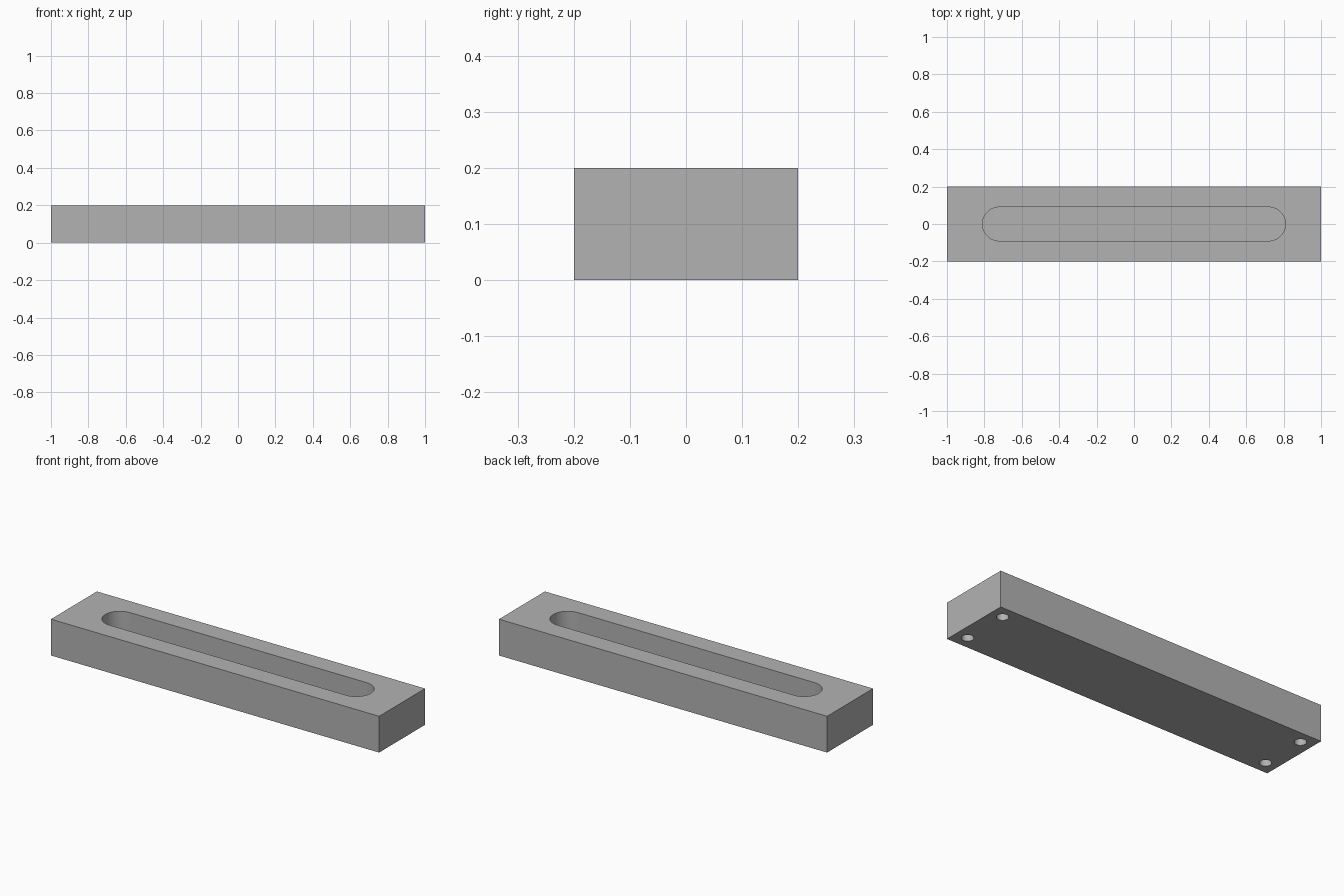
import bpy
import bmesh
from math import cos, sin, pi, radians

default = bpy.data.objects.get("Cube")
if default:
    bpy.data.objects.remove(default, do_unlink=True)

LENGTH, WIDTH, HEIGHT = 2.0, 0.4, 0.2
SLOT_HALF, SLOT_RADIUS, SLOT_DEPTH = 0.81, 0.09, 0.14
HOLE_X, HOLE_Y, HOLE_RADIUS, HOLE_DEPTH = 0.93, 0.13, 0.03, 0.06

grey = bpy.data.materials.new("plain grey")
grey.use_nodes = True
colour = (0.45, 0.45, 0.45, 1)
grey.diffuse_color = colour
grey.node_tree.nodes["Principled BSDF"].inputs["Base Color"].default_value = colour


def prism(name, outline, z0, z1):
    """Extrude a closed outline from z0 to z1."""
    bm = bmesh.new()
    base = bm.faces.new([bm.verts.new((x, y, z0)) for x, y in outline])
    top = bmesh.ops.extrude_face_region(bm, geom=[base])["geom"]
    verts = [g for g in top if isinstance(g, bmesh.types.BMVert)]
    bmesh.ops.translate(bm, verts=verts, vec=(0, 0, z1 - z0))
    bmesh.ops.recalc_face_normals(bm, faces=bm.faces)
    mesh = bpy.data.meshes.new(name)
    bm.to_mesh(mesh)
    bm.free()
    mesh.materials.append(grey)
    obj = bpy.data.objects.new(name, mesh)
    bpy.context.collection.objects.link(obj)
    return obj


def arc(cx, cy, radius, start, sweep, steps):
    angles = [start + sweep * i / steps for i in range(steps + 1)]
    return [(cx + radius * cos(a), cy + radius * sin(a)) for a in angles]


# Rectangular bar
hx, hy = LENGTH / 2, WIDTH / 2
bar = prism("bar", [(-hx, -hy), (hx, -hy), (hx, hy), (-hx, hy)], 0, HEIGHT)

# Round-ended slot in the top
centre = SLOT_HALF - SLOT_RADIUS
outline = (arc(centre, 0, SLOT_RADIUS, -pi / 2, pi, 32)
           + arc(-centre, 0, SLOT_RADIUS, pi / 2, pi, 32))
cutters = [prism("slot_cutter", outline, HEIGHT - SLOT_DEPTH, HEIGHT + 0.1)]

# Blind round holes in the underside corners
for sx in (-1, 1):
    for sy in (-1, 1):
        circle = arc(sx * HOLE_X, sy * HOLE_Y, HOLE_RADIUS, 0, 2 * pi, 32)[:-1]
        cutters.append(prism("hole_cutter", circle, -0.1, HOLE_DEPTH))

# Cut the bar, then discard the cutters
bpy.ops.object.select_all(action="DESELECT")
bpy.context.view_layer.objects.active = bar
bar.select_set(True)
for cutter in cutters:
    cutter.hide_render = True
    mod = bar.modifiers.new("cut", "BOOLEAN")
    mod.operation = "DIFFERENCE"
    mod.solver = "EXACT"
    mod.object = cutter
    bpy.ops.object.modifier_apply(modifier=mod.name)
    bpy.data.objects.remove(cutter, do_unlink=True)

bpy.ops.object.shade_smooth_by_angle(angle=radians(30))
